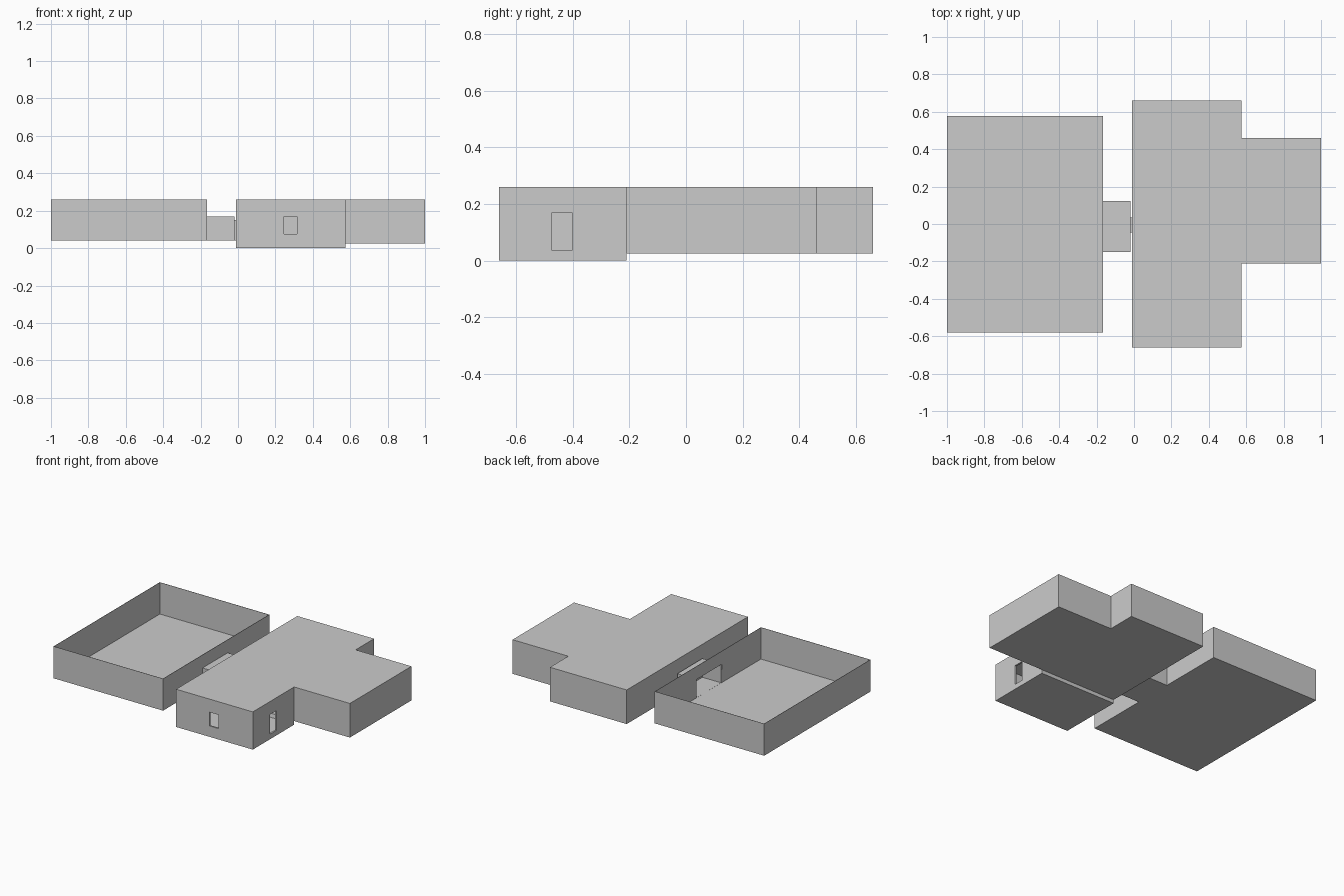
import bpy, bmesh

if "Cube" in bpy.data.objects:
    bpy.data.objects.remove(bpy.data.objects["Cube"])


def add_room(bm, outline, levels, holes=None, roof=True):
    """Counter-clockwise outline; levels are z rows; holes = {edge: (start, end, low, high)}."""
    holes = holes or {}
    loop = []
    for i, p in enumerate(outline):
        q = outline[(i + 1) % len(outline)]
        axis = 0 if p[1] == q[1] else 1
        stops = {p[axis], q[axis]}
        hole = holes.get(i)
        if hole:
            stops |= set(hole[:2])
        stops = sorted(stops, reverse=p[axis] > q[axis])
        pts = [(s, p[1]) if axis == 0 else (p[0], s) for s in stops]
        loop += pts[:-1]
        for a, b in zip(pts, pts[1:]):
            for lo, hi in zip(levels, levels[1:]):
                mid = (a[axis] + b[axis]) / 2
                if hole and hole[0] < mid < hole[1] and hole[2] < (lo + hi) / 2 < hole[3]:
                    continue
                bm.faces.new([bm.verts.new(v) for v in
                              ((*a, lo), (*b, lo), (*b, hi), (*a, hi))])
    bm.faces.new([bm.verts.new((*p, levels[0])) for p in reversed(loop)])
    if roof:
        bm.faces.new([bm.verts.new((*p, levels[-1])) for p in loop])


def finish(bm, name, thickness):
    bmesh.ops.remove_doubles(bm, verts=bm.verts[:], dist=0.0005)
    me = bpy.data.meshes.new(name)
    bm.to_mesh(me)
    bm.free()
    ob = bpy.data.objects.new(name, me)
    bpy.context.collection.objects.link(ob)
    mod = ob.modifiers.new("wall_thickness", 'SOLIDIFY')
    mod.thickness = thickness
    mod.offset = -1


def rect(x0, x1, y0, y1):
    return [(x0, y0), (x1, y0), (x1, y1), (x0, y1)]


TOP = 0.26
DOOR = (-0.045, 0.035, 0.04, 0.15)

# Open courtyard with a wide opening to the passage
bm = bmesh.new()
add_room(bm, rect(-1, -0.165, -0.58, 0.577), [0.04, 0.17, TOP],
         {1: (-0.15, 0.123, 0.04, 0.17)}, roof=False)
finish(bm, "courtyard", 0.003)

# Low passage, open to the courtyard, with a doorway to the house
bm = bmesh.new()
add_room(bm, rect(-0.165, -0.02, -0.15, 0.123), [0.04, 0.15, 0.17],
         {1: DOOR, 3: (-0.15, 0.123, 0.04, 0.17)})
finish(bm, "passage", 0.003)

# Short door frame joining passage and house
bm = bmesh.new()
add_room(bm, rect(-0.02, -0.01, *DOOR[:2]), list(DOOR[2:]), {1: DOOR, 3: DOOR})
finish(bm, "door_frame", 0.001)

# House: sunken front room with two windows, and the raised rear room with side wing
bm = bmesh.new()
rows = [0.025, 0.035, 0.04, 0.075, 0.15, 0.17, TOP]
add_room(bm, rect(-0.01, 0.575, -0.66, -0.21), [0.0] + rows,
         {0: (0.245, 0.315, 0.075, 0.17),
          1: (-0.472, -0.402, 0.035, 0.17),
          2: (-0.01, 0.575, 0.025, TOP)})
add_room(bm, [(-0.01, -0.21), (0.575, -0.21), (1, -0.21), (1, 0.46),
              (0.575, 0.46), (0.575, 0.66), (-0.01, 0.66)], rows,
         {0: (-0.01, 0.575, 0.025, TOP), 6: DOOR})
finish(bm, "house", 0.012)
